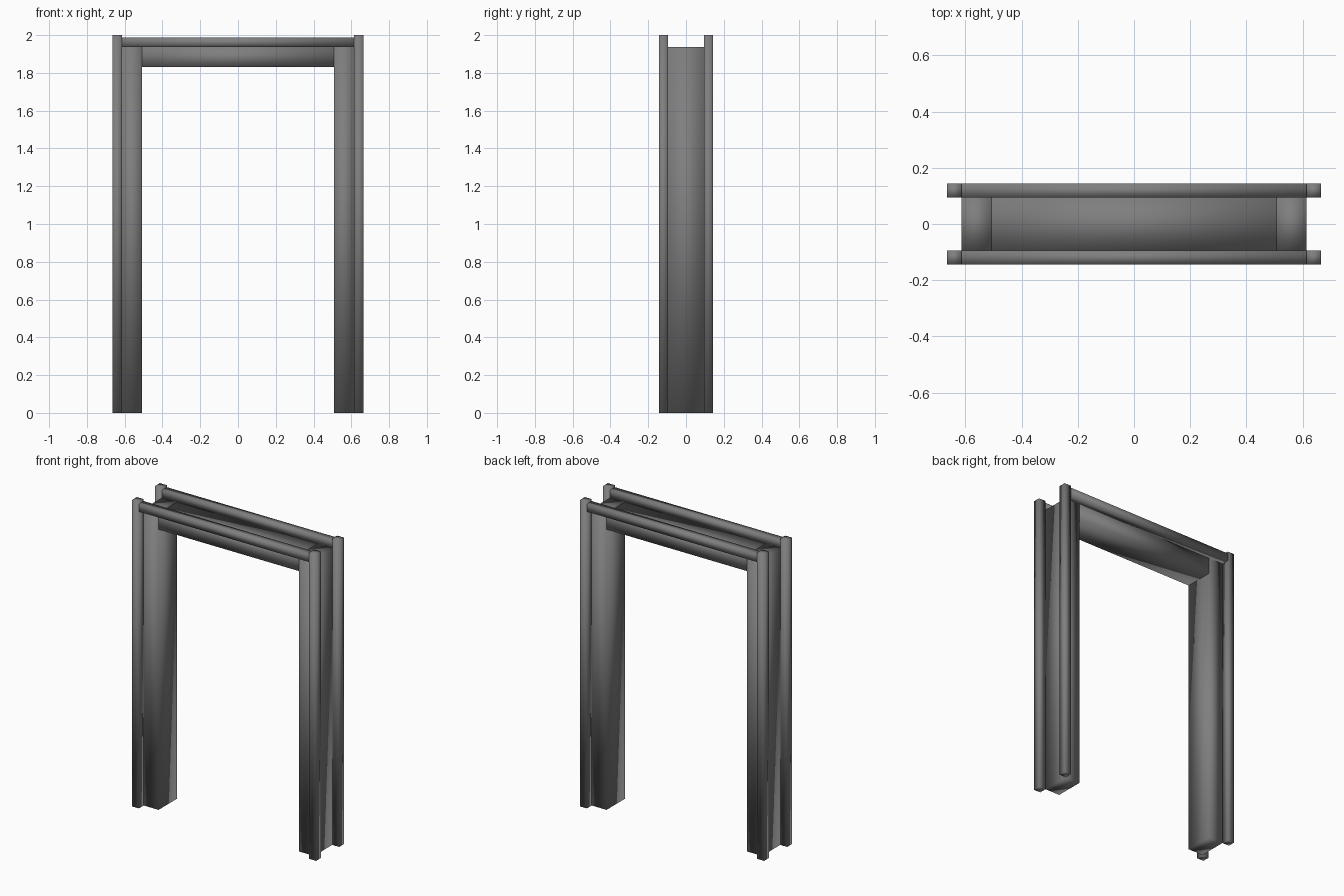
import bpy
import bmesh
from mathutils import Vector

default_cube = bpy.data.objects.get("Cube")
if default_cube:
    bpy.data.objects.remove(default_cube, do_unlink=True)

# Single grey finish
grey = bpy.data.materials.new("dark_grey")
grey.use_nodes = True
colour = (0.21, 0.21, 0.21, 1.0)
grey.diffuse_color = colour
grey.node_tree.nodes["Principled BSDF"].inputs["Base Color"].default_value = colour


def bar(name, low, high):
    """Smooth-shaded rectangular bar between two opposite corners."""
    low, high = Vector(low), Vector(high)
    bm = bmesh.new()
    bmesh.ops.create_cube(bm, size=1)
    bmesh.ops.scale(bm, vec=high - low, verts=bm.verts)
    for face in bm.faces:
        face.smooth = True
    mesh = bpy.data.meshes.new(name)
    bm.to_mesh(mesh)
    bm.free()
    mesh.materials.append(grey)
    obj = bpy.data.objects.new(name, mesh)
    obj.location = (low + high) / 2
    bpy.context.collection.objects.link(obj)
    return obj


# Opening, jamb and trim limits
INNER, JAMB, OUTER = 0.508, 0.615, 0.665
DEPTH, TRIM_DEPTH = 0.094, 0.144
LINTEL_BOTTOM, JAMB_TOP, RAIL_TOP, POST_TOP = 1.83, 1.937, 1.987, 2.0


def span(a, b, sign):
    """Ordered range, mirrored when the sign is negative."""
    return sorted((a * sign, b * sign))


# Lintel over the opening
bar("lintel", (-INNER, -DEPTH, LINTEL_BOTTOM), (INNER, DEPTH, JAMB_TOP))

# Jambs and the trim posts at their outer corners
for side, sx in (("left", 1), ("right", -1)):
    x0, x1 = span(INNER, JAMB, sx)
    bar(f"{side}_jamb", (x0, -DEPTH, 0), (x1, DEPTH, JAMB_TOP))
    x0, x1 = span(JAMB, OUTER, sx)
    for face, sy in (("front", -1), ("back", 1)):
        y0, y1 = span(DEPTH, TRIM_DEPTH, sy)
        bar(f"{side}_{face}_trim_post", (x0, y0, 0), (x1, y1, POST_TOP))

# Trim rails joining the posts
for face, sy in (("front", -1), ("back", 1)):
    y0, y1 = span(DEPTH, TRIM_DEPTH, sy)
    bar(f"{face}_trim_rail", (-JAMB, y0, JAMB_TOP), (JAMB, y1, RAIL_TOP))
